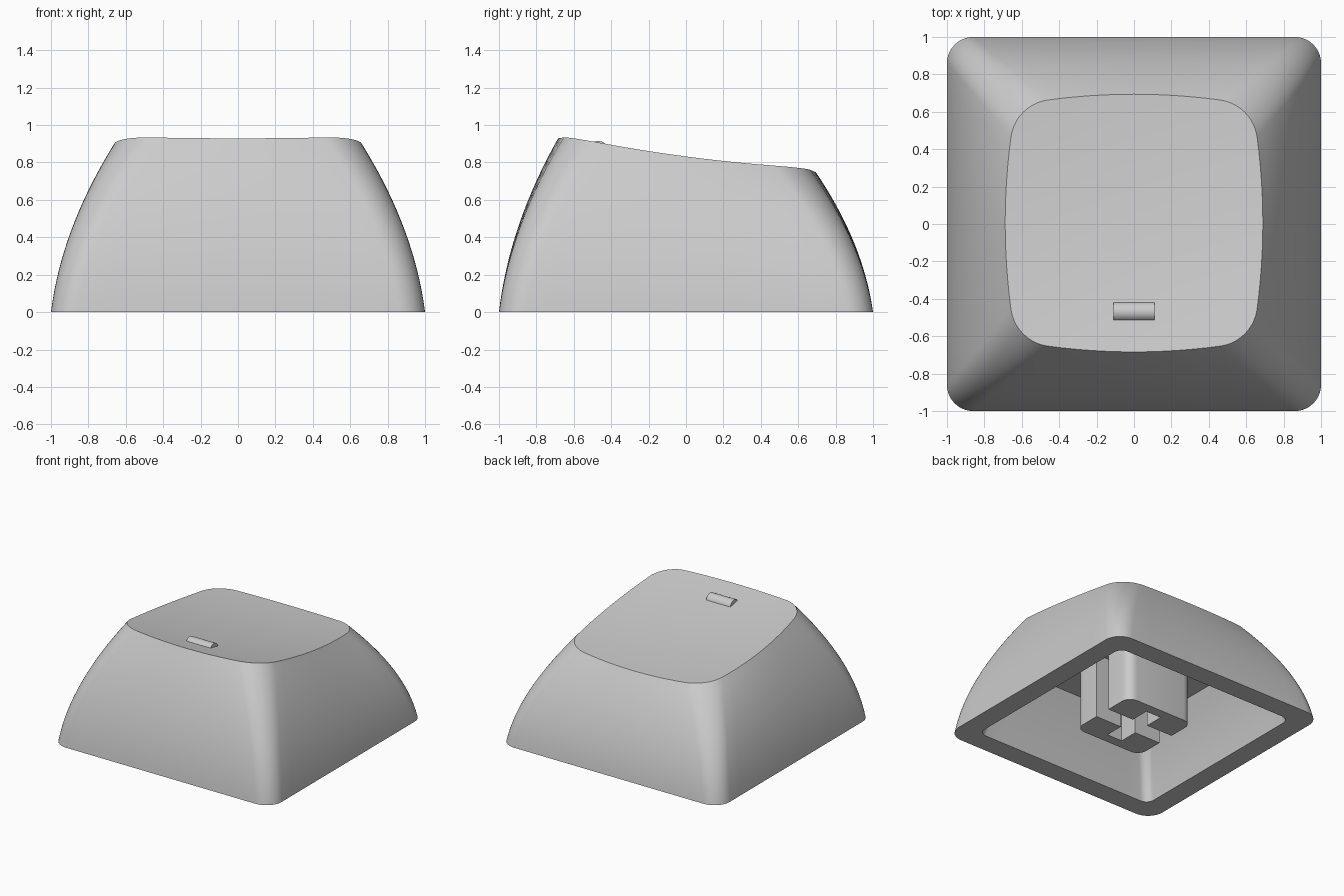
import bpy, bmesh
from math import radians, cos, sin, pi
from mathutils import Matrix, Vector

cube = bpy.data.objects.get("Cube")
if cube:
    bpy.data.objects.remove(cube, do_unlink=True)

grey = bpy.data.materials.new("light_grey_plastic")
grey.use_nodes = True
colour = (0.6, 0.6, 0.6, 1)
grey.diffuse_color = colour
grey.node_tree.nodes["Principled BSDF"].inputs["Base Color"].default_value = colour


def finish(name, bm):
    """Turn a bmesh into a smooth-shaded object with crisp edges."""
    bmesh.ops.recalc_face_normals(bm, faces=bm.faces)
    mesh = bpy.data.meshes.new(name)
    bm.to_mesh(mesh)
    bm.free()
    mesh.materials.append(grey)
    obj = bpy.data.objects.new(name, mesh)
    bpy.context.collection.objects.link(obj)
    bpy.ops.object.select_all(action="DESELECT")
    obj.select_set(True)
    bpy.context.view_layer.objects.active = obj
    bpy.ops.object.shade_smooth_by_angle(angle=radians(30))
    return obj


def outline(half, radius, bulge=0.0, lean=0.0, arc=10, side=12):
    """Rounded square whose sides may bow outward; lean trims the corner arcs."""
    quarter = []
    centre = half - radius
    reach = centre + radius * sin(lean)
    edge = centre + radius * cos(lean)
    for i in range(side):                      # right-hand side, going up
        u = 2 * i / side - 1
        quarter.append(Vector((edge + bulge * (1 - u * u), u * reach)))
    for i in range(arc):                       # corner
        a = lean + (pi / 2 - 2 * lean) * i / arc
        quarter.append(Vector((centre + radius * cos(a), centre + radius * sin(a))))
    return [Matrix.Rotation(k * pi / 2, 2) @ p for k in range(4) for p in quarter]


def dish(x, y):
    """Height of the scooped, sloping top."""
    return 0.806 - 0.132 * y + 0.055 * x * x + 0.07 * y * y


# Cap shell: one loft from the ceiling, down the inside, round the rim, up and over
base = outline(1.0, 0.14)
top = [p + Vector((0, 0.005)) for p in outline(0.66, 0.23, 0.031, radians(8))]
inner_base = outline(0.83, 0.07)
ceiling = outline(0.64, 0.07)
CEILING_Z = 0.54

rings = []
for i in range(7):                             # inside wall
    t = 1 - i / 6
    s = 0.6 * t + 0.4 * t * t
    rings.append([(*a.lerp(b, s), CEILING_Z * t) for a, b in zip(inner_base, ceiling)])
for i in range(17):                            # bowed outside wall
    t = i / 16
    s = 0.34 * t + 0.66 * t * t
    rings.append([(*a.lerp(b, s), dish(*b) * t) for a, b in zip(base, top)])
for i in range(1, 10):                         # dished top
    rings.append([(*(p * (1 - i / 10)), dish(*(p * (1 - i / 10)))) for p in top])

bm = bmesh.new()
loops = [[bm.verts.new(co) for co in ring] for ring in rings]
count = len(base)
for low, high in zip(loops, loops[1:]):
    for j in range(count):
        k = (j + 1) % count
        bm.faces.new((low[j], low[k], high[k], high[j]))
bm.faces.new(loops[0])
peak = bm.verts.new((0, 0, dish(0, 0)))
for j in range(count):
    bm.faces.new((loops[-1][j], loops[-1][(j + 1) % count], peak))
finish("cap_shell", bm)

# Stem: two C-shaped halves that leave a cross-shaped socket
HALF, ROUND, SLOT, ARM = 0.31, 0.08, 0.07, 0.228
corner = [(HALF - ROUND + ROUND * cos(a), HALF - ROUND + ROUND * sin(a))
          for a in (i * pi / 12 for i in range(7))]
right = [(0, ARM), (SLOT, ARM), (SLOT, SLOT), (HALF, SLOT)] + corner
profile = right + [(-x, y) for x, y in reversed(right[1:])]
for name, sign in (("stem_back_half", 1), ("stem_front_half", -1)):
    bm = bmesh.new()
    face = bm.faces.new([bm.verts.new((x, sign * y, 0)) for x, y in profile])
    moved = bmesh.ops.extrude_face_region(bm, geom=[face])["geom"]
    bmesh.ops.translate(bm, vec=(0, 0, CEILING_Z + 0.02),
                        verts=[v for v in moved if isinstance(v, bmesh.types.BMVert)])
    finish(name, bm)

# Homing bar on the top
bm = bmesh.new()
bmesh.ops.create_cone(bm, cap_ends=True, segments=32, radius1=0.053, radius2=0.053,
                      depth=0.22,
                      matrix=Matrix.Translation((0, -0.47, 0.862))
                      @ Matrix.Rotation(pi / 2, 4, "Y"))
finish("homing_bar", bm)
